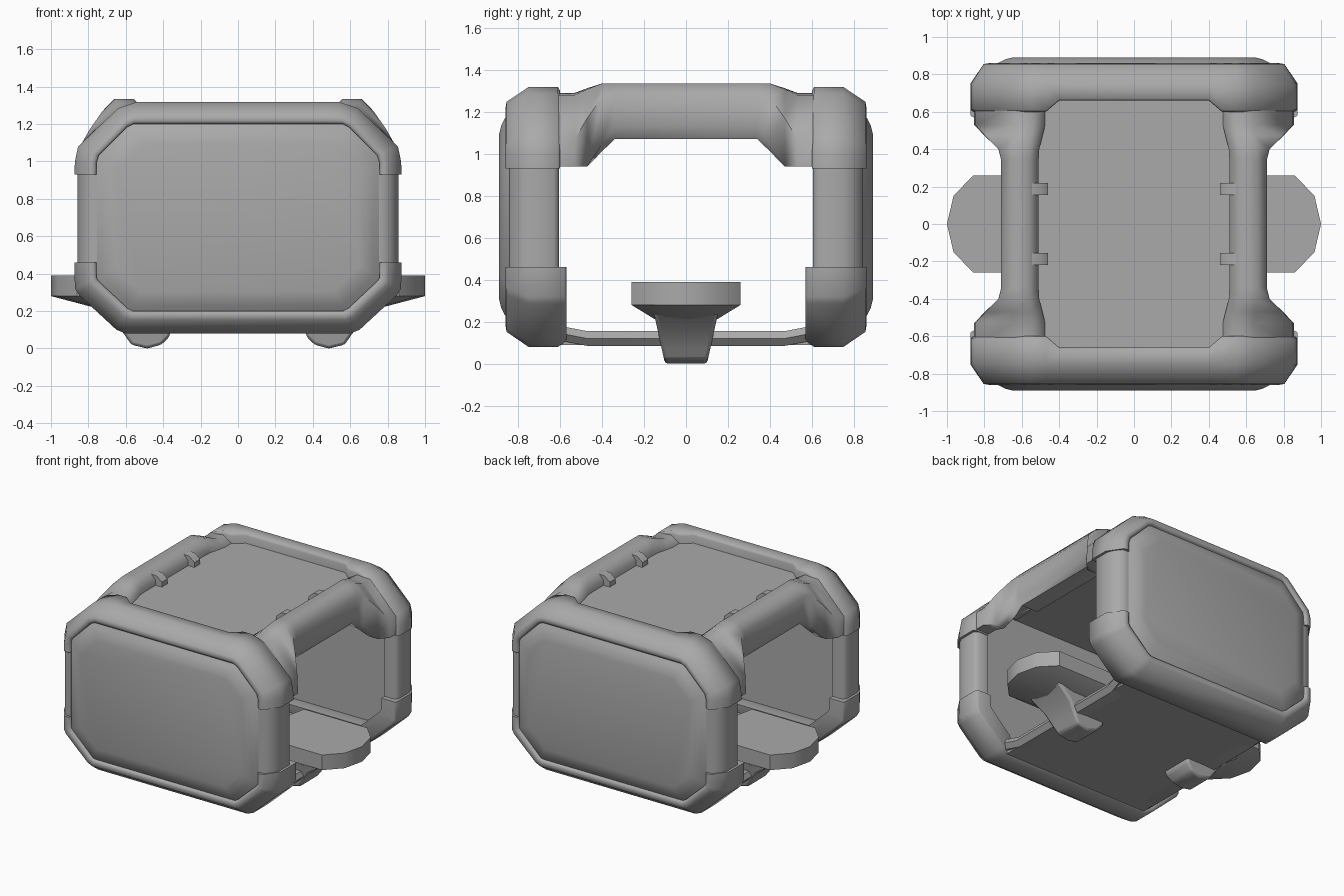
import bpy
import bmesh
from math import radians

cube = bpy.data.objects.get("Cube")
if cube:
    bpy.data.objects.remove(cube, do_unlink=True)

GREY = (0.4, 0.4, 0.4, 1.0)
grey = bpy.data.materials.new("plain grey")
grey.use_nodes = True
grey.diffuse_color = GREY
grey.node_tree.nodes["Principled BSDF"].inputs["Base Color"].default_value = GREY


def loft(name, rings, mirrors="", bevel=0.0, angle=40):
    """Skin matching rings of points, cap the ends, mirror about the origin."""
    bm = bmesh.new()
    loops = [[bm.verts.new(p) for p in ring] for ring in rings]
    for a, b in zip(loops, loops[1:]):
        for i in range(len(a)):
            j = (i + 1) % len(a)
            bm.faces.new((a[i], a[j], b[j], b[i]))
    bm.faces.new(loops[0][::-1])
    bm.faces.new(loops[-1])
    bmesh.ops.recalc_face_normals(bm, faces=bm.faces)
    mesh = bpy.data.meshes.new(name)
    bm.to_mesh(mesh)
    bm.free()
    mesh.materials.append(grey)
    obj = bpy.data.objects.new(name, mesh)
    bpy.context.collection.objects.link(obj)
    bpy.ops.object.select_all(action="DESELECT")
    obj.select_set(True)
    bpy.context.view_layer.objects.active = obj
    if bevel:
        mod = obj.modifiers.new("bevel", "BEVEL")
        mod.width, mod.segments = bevel, 2
    if mirrors:
        mod = obj.modifiers.new("mirror", "MIRROR")
        mod.use_axis = [axis in mirrors for axis in "xyz"]
        mod.use_mirror_merge = False
    bpy.ops.object.shade_smooth_by_angle(angle=radians(angle))


def plate(name, x, y, z):
    ring = [(-x, -y), (x, -y), (x, y), (-x, y)]
    loft(name, [[(*p, h) for p in ring] for h in z])


def frame(name, half):
    """Sweep a chamfered section along an arch of outer point, inner point, depth."""
    path = half + [((-o[0], o[1]), (-i[0], i[1]), d) for o, i, d in reversed(half)]
    rings = []
    for o, i, depth in path:
        section = [(0, depth + 0.01), (0, 0.75), (0.6, 0.855),
                   (0.85, 0.86), (1, 0.85), (1, depth), (0.15, depth)]
        rings.append([(o[0] + (i[0] - o[0]) * t, -y, o[1] + (i[1] - o[1]) * t)
                      for t, y in section])
    loft(name, rings, "y", angle=65)


# End frames: upper and lower arches joined by slimmer posts
frame("upper_frame", [((0.875, 0.93), (0.757, 0.93), 0.6), ((0.872, 1.0), (0.757, 0.99), 0.6),
                      ((0.855, 1.08), (0.745, 1.03), 0.6), ((0.64, 1.285), (0.59, 1.185), 0.6),
                      ((0.54, 1.318), (0.56, 1.2), 0.6), ((0.47, 1.318), (0.47, 1.2), 0.6),
                      ((0.4, 1.318), (0.4, 1.2), 0.66)])
frame("lower_frame", [((0.875, 0.46), (0.757, 0.46), 0.57), ((0.872, 0.32), (0.757, 0.38), 0.57),
                      ((0.85, 0.285), (0.745, 0.36), 0.57), ((0.65, 0.1), (0.59, 0.215), 0.57),
                      ((0.6, 0.08), (0.56, 0.2), 0.6)])
post = [(0.755, 0.605), (0.835, 0.605), (0.857, 0.63), (0.857, 0.75),
        (0.84, 0.79), (0.8, 0.84), (0.755, 0.842)]
loft("corner_post", [[(x, y, z) for x, y in post] for z in (0.4, 0.96)], "xy", angle=60)


# End panels: pillowed octagons set inside the frames
def octagon(y, inset):
    x, low, high, cut = 0.76 - inset, 0.195 + inset, 1.205 - inset, 0.18 - inset * 0.4
    half = [(x - cut, low), (x, low + cut), (x, high - cut), (x - cut, high)]
    half += [(-px, pz) for px, pz in reversed(half)]
    return [(px, -y, pz) for px, pz in half]


loft("end_panel", [octagon(0.69, 0), octagon(0.836, 0), octagon(0.862, 0.035),
                   octagon(0.88, 0.07), octagon(0.89, 0.11)], "y", angle=45)

# Roof rails: rounded bars that flare into the frame corners
mid = [(0.68, 1.07), (0.71, 1.13), (0.71, 1.27), (0.66, 1.335), (0.56, 1.335),
       (0.51, 1.28), (0.51, 1.13), (0.55, 1.07)]
end = [(0.75, 0.94), (0.855, 0.94), (0.85, 1.07), (0.64, 1.28), (0.54, 1.29),
       (0.475, 1.25), (0.475, 1.17), (0.57, 1.17)]
# each station: y, then sideways, lower and upper share of the flare
flare = [(0.34, 0, 0, 0), (0.4, 0.1, 0.45, 0), (0.47, 0.6, 1, 0.5),
         (0.53, 1, 1, 1), (0.64, 1, 1, 1)]
rings = []
for y, side, low, high in [(-s[0], *s[1:]) for s in reversed(flare)] + flare:
    rings.append([(a[0] + (b[0] - a[0]) * side, y,
                   a[1] + (b[1] - a[1]) * (high if a[1] > 1.2 else low))
                  for a, b in zip(mid, end)])
loft("roof_rail", rings, "x", angle=60)

# Roof panel and the small fins that brace it against the rails
plate("roof_panel", 0.56, 0.7, (1.2, 1.245))
fin = [(0.46, 1.22), (0.46, 1.28), (0.5, 1.315), (0.57, 1.32), (0.57, 1.22)]
loft("roof_fin", [[(x, y, z) for x, z in fin] for y in (0.155, 0.22)], "xy")

# Floor with a thin raised sill on each side, rising slightly at its ends
plate("floor", 0.59, 0.7, (0.09, 0.14))
sill = [(0.5, 0.09), (0.59, 0.085), (0.62, 0.12), (0.6, 0.155), (0.5, 0.155)]
loft("floor_sill", [[(x + rise, y, z + rise) for x, z in sill]
                    for y, rise in ((-0.6, 0.025), (-0.47, 0), (0.47, 0), (0.6, 0.025))], "x")


# Side steps: rounded pads with a tapered underside
def pad(z, width, reach):
    pts = [(0.35, -0.26), (0.86, -0.26), (0.965, -0.15), (1.0, 0),
           (0.965, 0.15), (0.86, 0.26), (0.35, 0.26), (0.3, 0)]
    return [(0.3 + (x - 0.3) * reach, y * width, z) for x, y in pts]


loft("side_step", [pad(0.21, 0.56, 0.62), pad(0.28, 1, 1), pad(0.39, 1, 1)], "x")

# Curved brackets reaching from under the floor up to the steps
profile = [(0.36, 0.1), (0.365, 0.065), (0.41, 0.02), (0.485, 0), (0.57, 0.02),
           (0.605, 0.07), (0.66, 0.15), (0.78, 0.24), (0.5, 0.25)]
loft("step_bracket", [[(x, side * (0.1 + 0.22 * z), z) for x, z in profile]
                      for side in (-1, 1)], "x", 0.015)
